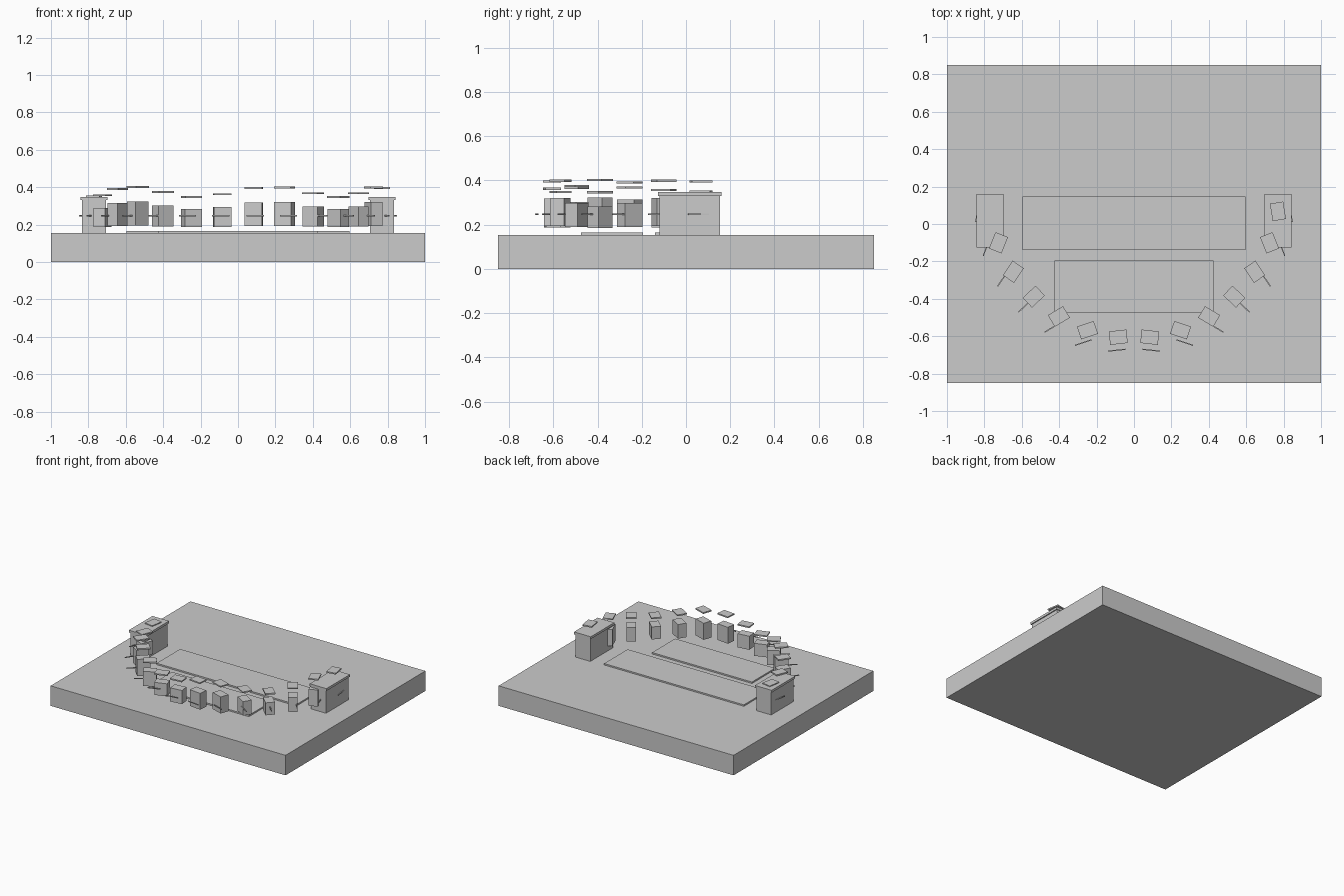
import bpy
from math import sin, cos, radians

if "Cube" in bpy.data.objects:
    bpy.data.objects.remove(bpy.data.objects["Cube"])


def box(name, center, size, rot=0.0):
    bpy.ops.mesh.primitive_cube_add(size=1, location=center, rotation=(0, 0, rot))
    ob = bpy.context.object
    ob.name = name
    ob.scale = size
    bpy.ops.object.transform_apply(location=False, rotation=False, scale=True)
    return ob


def box_z(name, x, y, sx, sy, z0, z1, rot=0.0):
    return box(name, (x, y, (z0 + z1) / 2), (sx, sy, z1 - z0), rot)


BASE = 0.154

# Base block and two low floor panels
box_z("base", 0, 0, 2.0, 1.7, 0, BASE)
box_z("back_panel", 0, 0.003, 1.19, 0.286, BASE - 0.002, 0.165)
box_z("front_panel", 0, -0.335, 0.85, 0.28, BASE - 0.002, 0.165)

# Side piers with overhanging caps
for side, s in (("left", -1), ("right", 1)):
    box_z(side + "_pier", s * 0.77, 0.017, 0.126, 0.274, BASE - 0.002, 0.33)
    box_z(side + "_pier_cap", s * 0.77, 0.017, 0.142, 0.286, 0.33, 0.348)

# Arc of floating blocks, each with a lid above and a thin bar on the outer side;
# heights ripple along the arc
for i in range(14):
    t = radians((i - 6.5) * 12.4)
    wave = sin(1.3 * i - 2.0)
    x, y = 0.78 * sin(t), 0.2 - 0.81 * cos(t)
    n = f"_{i + 1}"
    box_z("block" + n, x, y, 0.094, 0.066, 0.19 + 0.004 * wave, 0.303 + 0.021 * wave, -t)
    lid_z = 0.375 + 0.028 * wave
    box_z("lid" + n, x, y, 0.094, 0.072, lid_z - 0.005, lid_z + 0.005, -t)
    box("bar" + n, (x + 0.07 * sin(t), y - 0.07 * cos(t), 0.247), (0.094, 0.006, 0.006), -t)
